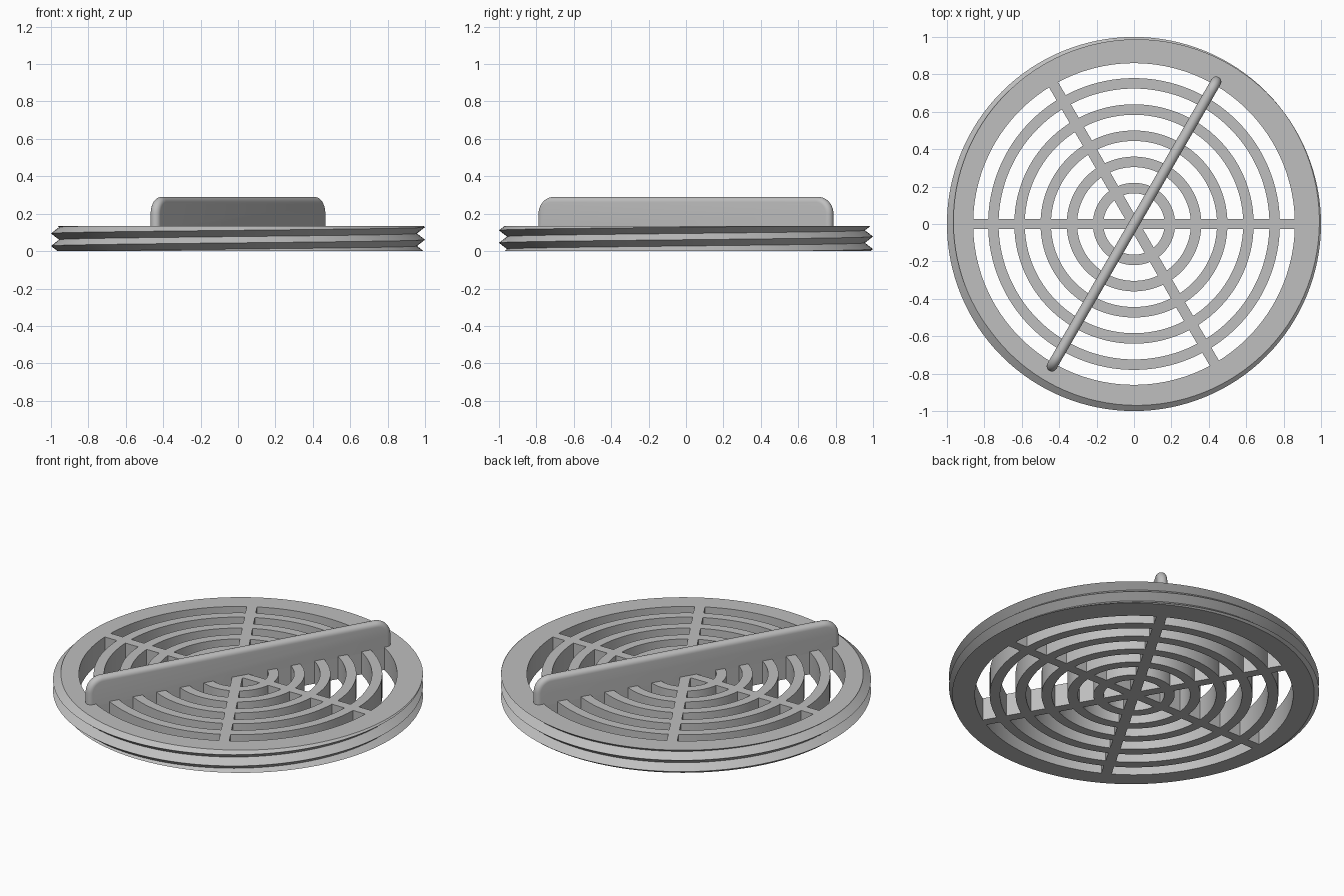
import bpy, bmesh, math
from math import pi, sin, cos, radians

if "Cube" in bpy.data.objects:
    bpy.data.objects.remove(bpy.data.objects["Cube"])

H = 0.135          # grate thickness
BAR = 0.056        # bar and handle thickness
RIM_IN = 0.86
SEG = 128

grey = bpy.data.materials.new("light grey plastic")
grey.use_nodes = True
colour = (0.52, 0.52, 0.52, 1)
grey.diffuse_color = colour
grey.node_tree.nodes["Principled BSDF"].inputs["Base Color"].default_value = colour


def finish(name, bm):
    bmesh.ops.remove_doubles(bm, verts=bm.verts, dist=1e-5)
    bmesh.ops.recalc_face_normals(bm, faces=bm.faces)
    mesh = bpy.data.meshes.new(name)
    bm.to_mesh(mesh)
    bm.free()
    mesh.materials.append(grey)
    obj = bpy.data.objects.new(name, mesh)
    bpy.context.collection.objects.link(obj)
    bpy.ops.object.select_all(action="DESELECT")
    obj.select_set(True)
    bpy.context.view_layer.objects.active = obj
    bpy.ops.object.shade_smooth_by_angle(angle=radians(25))
    return obj


def revolve(name, profile_at):
    """Closed ring whose (radius, z) section may change with the angle."""
    bm = bmesh.new()
    cols = []
    for i in range(SEG + 1):
        a = 2 * pi * i / SEG
        cols.append([bm.verts.new((r * cos(a), r * sin(a), z))
                     for r, z in profile_at(a)])
    n = len(cols[0])
    for c, d in zip(cols, cols[1:]):
        for j in range(n):
            k = (j + 1) % n
            bm.faces.new((c[j], d[j], d[k], c[k]))
    return finish(name, bm)


# Outer rim with a helical V thread
PITCH, CREST, ROOT = 0.067, 1.0, 0.957


def rim_profile(a):
    crest = 0.061 + PITCH * a / (2 * pi)
    pts = [(RIM_IN, H), (RIM_IN, 0)]
    for k in range(-5, 5):
        z = min(max(crest + k * PITCH / 2, 0), H)
        phase = abs((z - crest) / PITCH - round((z - crest) / PITCH)) * 2
        pts.append((CREST + (ROOT - CREST) * phase, z))
    return pts


revolve("threaded_rim", rim_profile)

# Concentric grate rings
for i in range(5):
    outer = 0.22 + 0.14 * i
    inner = outer - BAR
    revolve(f"grate_ring_{i + 1}",
            lambda a: [(inner, H), (inner, 0), (outer, 0), (outer, H)])

# Three crossing spokes
for i in range(3):
    bm = bmesh.new()
    bmesh.ops.create_cube(bm, size=1)
    bmesh.ops.scale(bm, vec=(2 * RIM_IN + 0.02, BAR, H), verts=bm.verts)
    bmesh.ops.translate(bm, vec=(0, 0, H / 2), verts=bm.verts)
    finish(f"spoke_{i + 1}", bm).rotation_euler.z = i * pi / 3

# Upright handle: rounded outline with a full round edge
bm = bmesh.new()
HALF, TOP, CORNER, ROUND = 0.878, 0.262, 0.062, BAR / 2
loops = []
for s in range(13):
    t = -pi / 2 + pi * s / 12
    off, y = ROUND * cos(t), ROUND * sin(t)
    r = CORNER + off
    right = [(HALF + off, H - 0.01)]
    for j in range(11):
        b = pi / 2 * j / 10
        right.append((HALF - CORNER + r * cos(b), TOP - CORNER + r * sin(b)))
    outline = right + [(-x, z) for x, z in reversed(right)]
    loops.append([bm.verts.new((x, y, z)) for x, z in outline])
for p, q in zip(loops, loops[1:]):
    for j in range(len(p)):
        k = (j + 1) % len(p)
        bm.faces.new((p[j], p[k], q[k], q[j]))
bm.faces.new(loops[0])
bm.faces.new(loops[-1])
finish("handle", bm).rotation_euler.z = pi / 3
